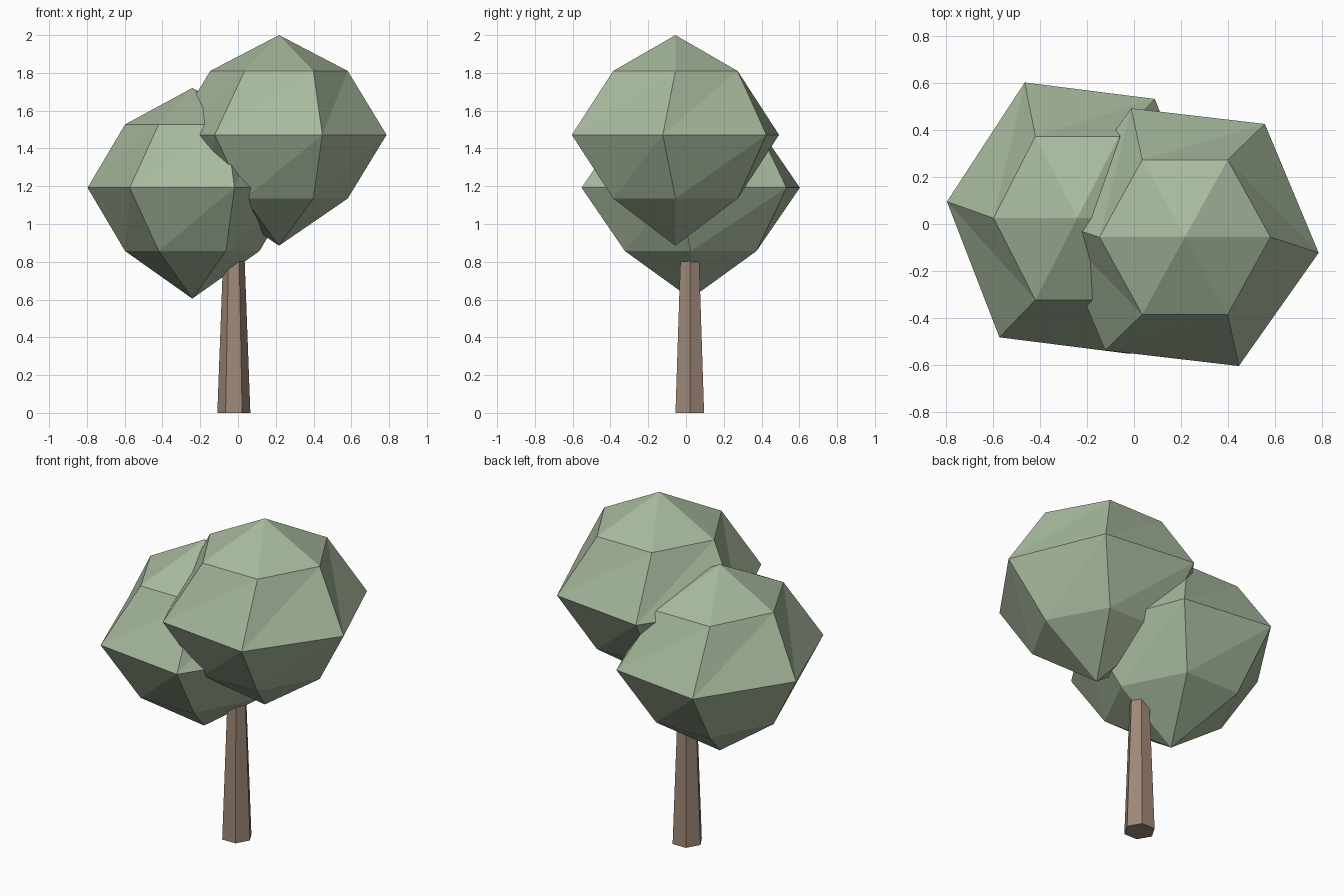
import bpy, bmesh
from math import cos, sin, radians, tau

SIDES = 6
TWIST = radians(-6.4)

old = bpy.data.objects.get("Cube")
if old:
    bpy.data.objects.remove(old, do_unlink=True)


def make_material(name, color):
    mat = bpy.data.materials.new(name)
    mat.use_nodes = True
    mat.diffuse_color = (*color, 1)
    bsdf = mat.node_tree.nodes["Principled BSDF"]
    bsdf.inputs["Base Color"].default_value = (*color, 1)
    bsdf.inputs["Roughness"].default_value = 0.9
    return mat


def finish(name, bm, mat):
    bmesh.ops.recalc_face_normals(bm, faces=bm.faces)
    mesh = bpy.data.meshes.new(name)
    bm.to_mesh(mesh)
    bm.free()
    mesh.materials.append(mat)
    obj = bpy.data.objects.new(name, mesh)
    bpy.context.collection.objects.link(obj)


def add_ring(bm, center, radius, z, stretch=1.0, turn=0.0):
    angles = [turn + tau * i / SIDES for i in range(SIDES)]
    return [bm.verts.new((center[0] + radius * cos(a),
                          center[1] + radius * stretch * sin(a), z)) for a in angles]


def bridge(bm, low, high):
    # Faceted band with every panel split along the same diagonal
    for i in range(SIDES):
        j = (i + 1) % SIDES
        bm.faces.new((low[i], low[j], high[j]))
        bm.faces.new((low[i], high[j], high[i]))


def fan(bm, ring, tip):
    for i in range(SIDES):
        bm.faces.new((ring[i], ring[(i + 1) % SIDES], tip))


def make_crown(name, center, heights, ring_radius, belt_radius, stretch, mat):
    bottom, lower, belt, upper, top = heights
    bm = bmesh.new()
    rings = [add_ring(bm, center, ring_radius, lower, stretch),
             add_ring(bm, center, belt_radius, belt, stretch, TWIST),
             add_ring(bm, center, ring_radius, upper, stretch)]
    bridge(bm, rings[0], rings[1])
    bridge(bm, rings[1], rings[2])
    fan(bm, rings[0], bm.verts.new((*center, bottom)))
    fan(bm, rings[2], bm.verts.new((*center, top)))
    finish(name, bm, mat)


leaf = make_material("sage_green", (0.39, 0.49, 0.34))
bark = make_material("soft_brown", (0.35, 0.25, 0.19))

# Two overlapping leaf crowns
make_crown("upper_crown", (0.217, -0.056), (0.885, 1.135, 1.472, 1.81, 2.0),
           0.364, 0.573, 1.045, leaf)
make_crown("lower_crown", (-0.242, 0.025), (0.605, 0.857, 1.192, 1.527, 1.72),
           0.356, 0.558, 1.13, leaf)

# Tapered trunk, its top buried in the lower crown
bm = bmesh.new()
foot = add_ring(bm, (-0.022, 0.02), 0.0875, 0)
head = add_ring(bm, (-0.022, 0.02), 0.052, 0.95)
for i in range(SIDES):
    j = (i + 1) % SIDES
    bm.faces.new((foot[i], foot[j], head[j], head[i]))
bm.faces.new(foot[::-1])
bm.faces.new(head)
finish("trunk", bm, bark)
